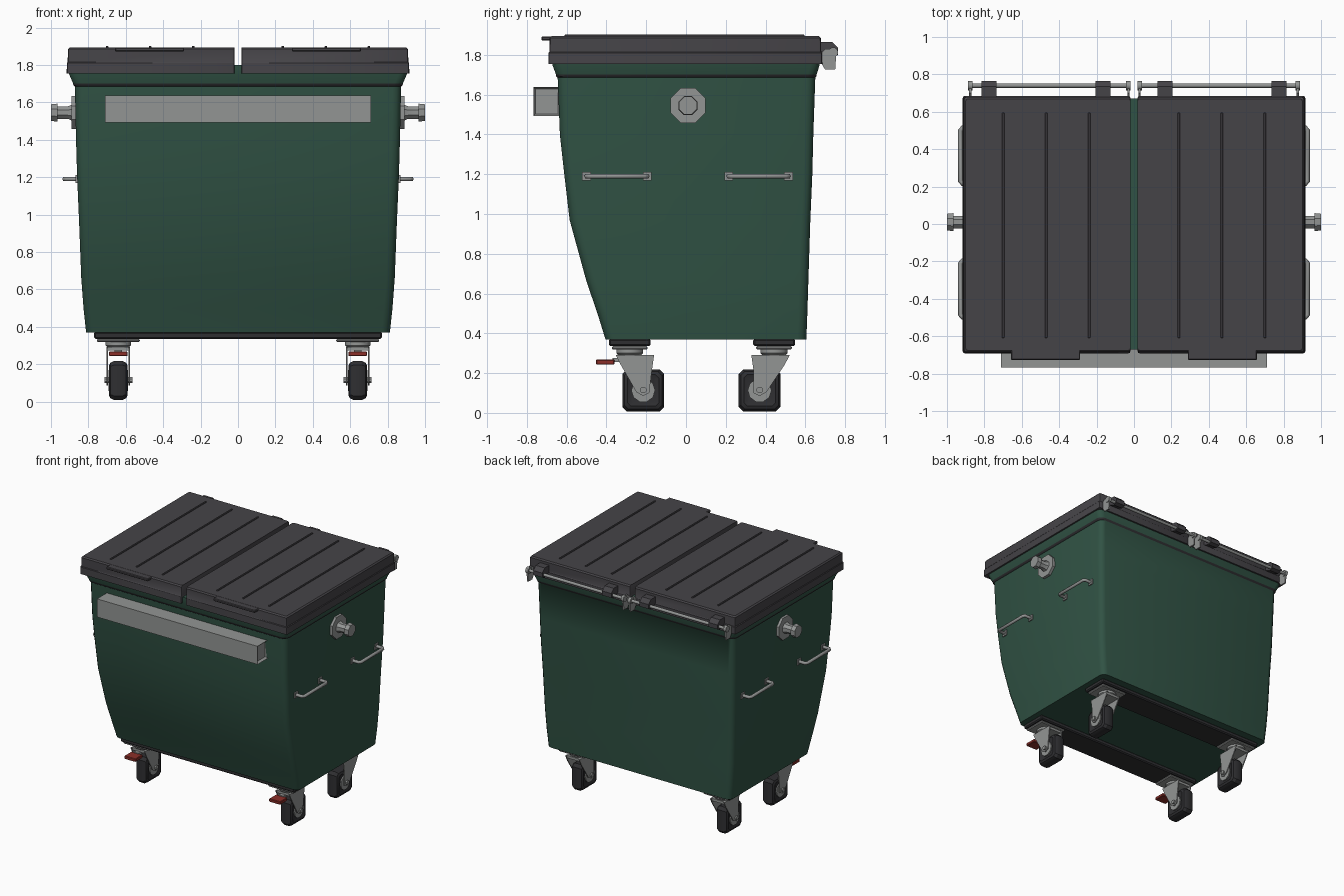
import bpy, bmesh, math
from mathutils import Vector, Matrix

if "Cube" in bpy.data.objects:
    bpy.data.objects.remove(bpy.data.objects["Cube"])


def mat(name, *rgb):
    m = bpy.data.materials.new(name)
    m.diffuse_color = (*rgb, 1)
    m.use_nodes = True
    m.node_tree.nodes["Principled BSDF"].inputs["Base Color"].default_value = m.diffuse_color
    return m


GREEN = mat("dark green", 0.030, 0.085, 0.058)
LID = mat("charcoal plastic", 0.060, 0.057, 0.064)
RUBBER = mat("black rubber", 0.028, 0.028, 0.031)
STEEL = mat("galvanised steel", 0.29, 0.30, 0.295)
RED = mat("red pedal", 0.26, 0.028, 0.022)


def finish(name, bm, mats, smooth=None):
    bmesh.ops.recalc_face_normals(bm, faces=bm.faces)
    me = bpy.data.meshes.new(name)
    bm.to_mesh(me)
    bm.free()
    for m in mats:
        me.materials.append(m)
    ob = bpy.data.objects.new(name, me)
    bpy.context.collection.objects.link(ob)
    if smooth:
        bpy.ops.object.select_all(action='DESELECT')
        ob.select_set(True)
        bpy.context.view_layer.objects.active = ob
        bpy.ops.object.shade_smooth_by_angle(angle=math.radians(smooth))
    return ob


def loft(name, rings, mats, smooth=None, rule=None):
    """Skin closed rings of points and cap both ends."""
    bm = bmesh.new()
    vs = [[bm.verts.new(p) for p in r] for r in rings]
    n = len(vs[0])
    for k, (a, b) in enumerate(zip(vs, vs[1:])):
        for i in range(n):
            f = bm.faces.new((a[i], a[(i + 1) % n], b[(i + 1) % n], b[i]))
            f.material_index = rule(k) if rule else 0
    bm.faces.new(vs[0])
    bm.faces.new(vs[-1])
    return finish(name, bm, mats, smooth)


def round_rect(x0, x1, y0, y1, z, r, seg=3):
    """Rounded rectangle at height z."""
    pts = []
    for k, (cx, cy) in enumerate([(x1 - r, y1 - r), (x0 + r, y1 - r), (x0 + r, y0 + r), (x1 - r, y0 + r)]):
        for i in range(seg + 1):
            a = math.pi / 2 * (k + i / seg)
            pts.append((cx + r * math.cos(a), cy + r * math.sin(a), z))
    return pts


def box(name, x0, x1, y0, y1, z0, z1, m, bevel=0.0):
    bm = bmesh.new()
    bmesh.ops.create_cube(bm, size=1)
    for v in bm.verts:
        v.co = Vector(((x0 + x1) / 2 + v.co.x * (x1 - x0),
                       (y0 + y1) / 2 + v.co.y * (y1 - y0),
                       (z0 + z1) / 2 + v.co.z * (z1 - z0)))
    if bevel:
        bmesh.ops.bevel(bm, geom=bm.edges[:], offset=bevel, segments=1, affect='EDGES')
    return finish(name, bm, [m])


def turned(name, profile, centre, axis, m, sides=12, smooth=40):
    """Turn (distance along axis, radius) pairs around the axis."""
    rot = Vector((0, 0, 1)).rotation_difference(Vector(axis)).to_matrix()
    c = Vector(centre)
    rings = [[c + rot @ Vector((r * math.cos(2 * math.pi * (i + .5) / sides),
                                r * math.sin(2 * math.pi * (i + .5) / sides), d))
              for i in range(sides)] for d, r in profile]
    return loft(name, rings, [m], smooth)


def plate_x(name, outline, x0, x1, m):
    """Extrude a y-z outline along x."""
    return loft(name, [[(x, y, z) for y, z in outline] for x in (x0, x1)], [m])


# Body: tapered tub with a thin dark trim below the flared rim
levels = [(0.37, .812, -.405, .605), (0.50, .826, -.445, .61), (0.66, .838, -.50, .615),
          (0.97, .850, -.585, .625), (1.20, .860, -.612, .635), (1.40, .866, -.634, .64),
          (1.685, .872, -.645, .65), (1.69, .880, -.652, .655), (1.702, .882, -.654, .657),
          (1.75, .903, -.672, .672), (1.80, .903, -.672, .672)]
loft("body", [round_rect(-h, h, a, b, z, 0.045) for z, h, a, b in levels],
     [GREEN, RUBBER], 50, lambda k: 1 if k in (6, 7) else 0)

# Front lifting bar with recessed ends
bm = bmesh.new()
bmesh.ops.create_cube(bm, size=1)
for v in bm.verts:
    v.co = Vector((v.co.x * 1.42, -0.70 + v.co.y * 0.135, 1.565 + v.co.z * 0.145))
ends = [f for f in bm.faces if abs(f.normal.x) > 0.9]
bmesh.ops.inset_individual(bm, faces=ends, thickness=0.014, depth=-0.02)
finish("front_lifting_bar", bm, [STEEL])

# Dark plastic strips under the floor
for y in (-0.283, 0.443):
    box("floor_strip", -0.77, 0.77, y - 0.105, y + 0.105, 0.335, 0.372, RUBBER, 0.008)

for s in (-1, 1):
    # Lid half with skirt
    xa, xb = sorted((s * 0.019, s * 0.916))
    rings = []
    for z, d in [(1.755, 0), (1.81, 0.001), (1.815, 0.005), (1.884, 0.007), (1.894, 0.016)]:
        rings.append(round_rect(xa + d * (s < 0), xb - d * (s > 0), -0.692 + d, 0.685 - d, z, 0.012, 2))
    loft("lid", rings, [LID], 35)
    # Raised ribs on the lid
    for x in (0.24, 0.47, 0.70):
        box("lid_rib", s * x - .007, s * x + .007, -0.61, 0.595, 1.89, 1.902, LID, 0.003)
    # Lid front grip
    box("lid_grip", s * 0.4725 - .185, s * 0.4725 + .185, -0.727, -0.67, 1.872, 1.893, LID, 0.005)

    # Hinge rod, end brackets and hinge knuckles
    turned("hinge_rod", [(0.03, .012), (0.885, .012)], (0, 0.74, 1.812), (s, 0, 0), STEEL, 10)
    for x in (0.03, 0.875):
        plate_x("hinge_bracket", [(.66, 1.79), (.70, 1.725), (.75, 1.725), (.757, 1.83), (.70, 1.83)],
                s * x - .006, s * x + .006, STEEL)
        turned("hinge_cap", [(-.012, .025), (.012, .025)], (s * x, 0.74, 1.812), (1, 0, 0), STEEL, 10)
    for x in (0.165, 0.775):
        plate_x("hinge_knuckle", [(.67, 1.865), (.735, 1.865), (.765, 1.835), (.765, 1.80),
                                  (.735, 1.79), (.67, 1.815)], s * x - .04, s * x + .04, LID)

    # Lifting trunnion
    turned("trunnion_flange", [(0.865, .095), (0.89, .095)], (0, 0.01, 1.545), (s, 0, 0), STEEL, 8, None)
    turned("trunnion_pin", [(0.89, .045), (0.91, .036), (0.965, .036), (0.966, .052), (1.0, .048)],
           (0, 0.01, 1.545), (s, 0, 0), STEEL, 8, 30)

    # Side grab handles
    for y0, y1 in ((-0.50, -0.195), (0.215, 0.515)):
        cu = bpy.data.curves.new("grab_handle", 'CURVE')
        cu.dimensions = '3D'
        cu.bevel_depth, cu.bevel_resolution = 0.013, 1
        sp = cu.splines.new('POLY')
        path = [(.85, y0), (.915, y0), (.928, y0 + .015), (.928, y1 - .015), (.915, y1), (.85, y1)]
        sp.points.add(len(path) - 1)
        for p, (x, y) in zip(sp.points, path):
            p.co = (s * x, y, 1.19, 1)
        cu.materials.append(STEEL)
        bpy.context.collection.objects.link(bpy.data.objects.new("grab_handle", cu))
        for y in (y0, y1):
            xa, xb = sorted((s * .845, s * .868))
            box("handle_foot", xa, xb, y - .022, y + .022, 1.168, 1.212, STEEL)

    # Castors
    cx = s * 0.64
    for front, py, wy in ((True, -0.283, -0.215), (False, 0.443, 0.370)):
        box("castor_plate", cx - .115, cx + .115, py - .09, py + .09, 0.318, 0.336, STEEL, 0.006)
        turned("castor_swivel", [(0.285, .055), (0.30, .07), (0.32, .07)], (cx, py, 0), (0, 0, 1), STEEL, 12)
        # Fork: top bridge and two tapering cheeks
        d = 1 if front else -1
        fy = -0.257 if front else 0.425
        box("fork_bridge", cx - .062, cx + .062, fy - .085, fy + .085, 0.272, 0.292, STEEL)
        cheek = [(fy - d * .097, .292), (fy + d * .097, .292), (fy + d * .085, .21), (wy + d * .03, .10),
                 (wy, .085), (wy - d * .035, .105), (fy - d * .07, .24)]
        for side in (-1, 1):
            x = cx + side * .059
            plate_x("fork_cheek", cheek, x - .004, x + .004, STEEL)
        turned("axle", [(-.075, .017), (.075, .017)], (cx, wy, .115), (1, 0, 0), STEEL, 8)
        # Blocky tyre with chamfered corners
        a, c = 0.105, 0.083
        sq = [(a, c), (c, a), (-c, a), (-a, c), (-a, -c), (-c, -a), (c, -a), (a, -c)]
        prof = [(-.044, .62), (-.05, .75), (-.042, .90), (-.022, 1), (.022, 1), (.042, .90), (.05, .75), (.044, .62)]
        loft("tyre", [[(cx + x, wy + k * y, .113 + k * z) for y, z in sq] for x, k in prof], [RUBBER], 30)
        turned("wheel_hub", [(-.053, .06), (.053, .06)], (cx, wy, .113), (1, 0, 0), STEEL, 10)
        # Brake pedal on the front castors
        if front:
            box("brake_pedal", cx - .05, cx + .05, -0.452, -0.36, 0.243, 0.268, RED, 0.004)
            box("pedal_arm", cx - .02, cx + .02, -0.37, -0.30, 0.255, 0.275, STEEL)
